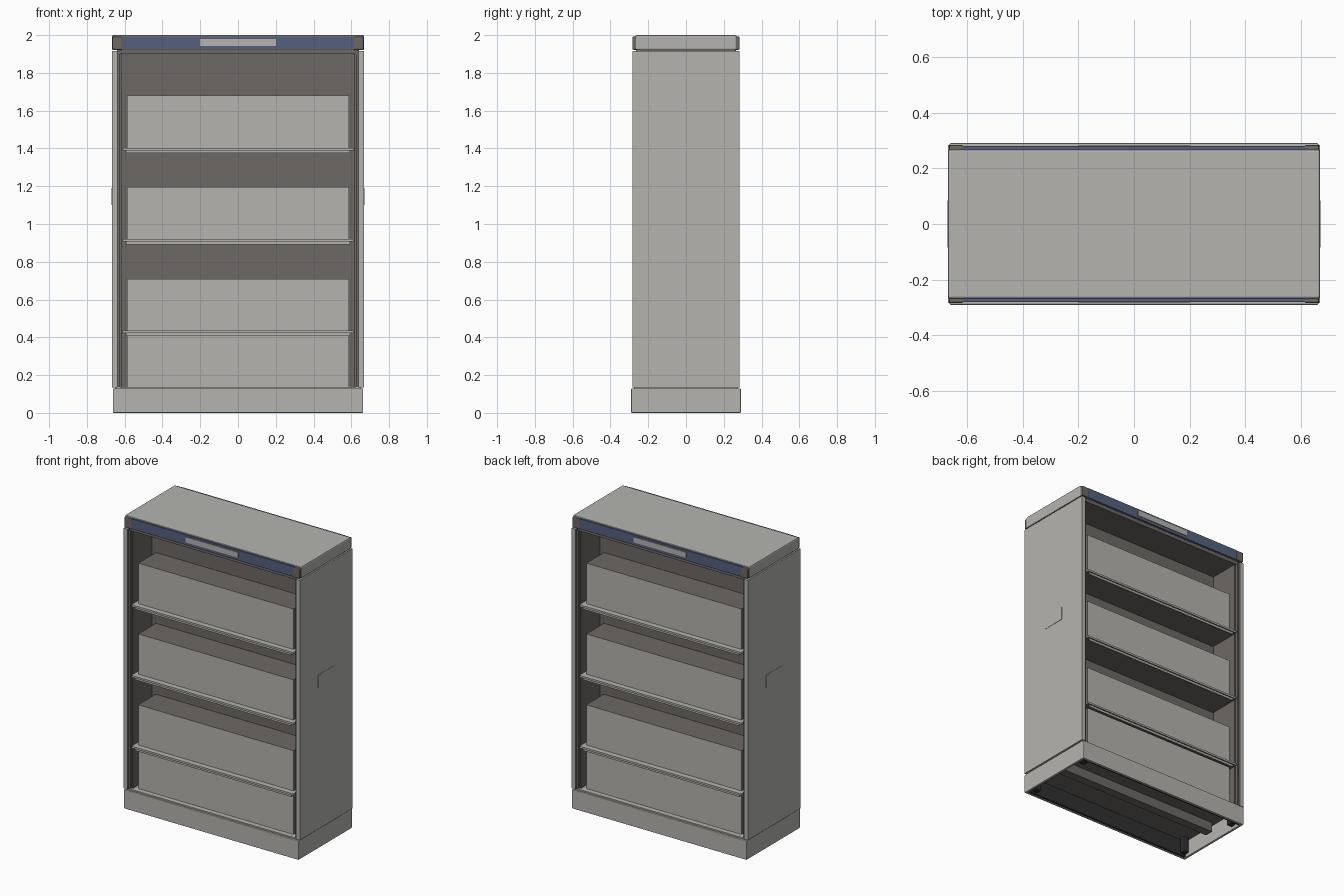
import bpy
import bmesh
from mathutils import Matrix, Vector

cube = bpy.data.objects.get("Cube")
if cube:
    bpy.data.objects.remove(cube, do_unlink=True)


def material(name, rgb):
    m = bpy.data.materials.new(name)
    m.use_nodes = True
    color = (*rgb, 1)
    m.diffuse_color = color
    m.node_tree.nodes["Principled BSDF"].inputs["Base Color"].default_value = color
    return m


GREY = material("light grey metal", (0.46, 0.455, 0.43))
BROWN = material("dark warm grey", (0.155, 0.14, 0.128))
BLUE = material("slate blue", (0.09, 0.118, 0.21))
BLACK = material("black plastic", (0.03, 0.03, 0.03))


def box(name, x, y, z, mat, bevel=0, second=None, rule=None):
    """Box between (min, max) pairs; faces whose normal meets the rule get the second colour."""
    bm = bmesh.new()
    bmesh.ops.create_cube(bm, size=1)
    ranges = (x, y, z)
    size = [max(r) - min(r) for r in ranges]
    centre = Vector([sum(r) / 2 for r in ranges])
    bm.transform(Matrix.Translation(centre) @ Matrix.Diagonal((*size, 1)))
    bm.normal_update()
    for f in bm.faces:
        if rule and rule(f.normal):
            f.material_index = 1
    me = bpy.data.meshes.new(name)
    bm.to_mesh(me)
    bm.free()
    me.materials.append(mat)
    if second:
        me.materials.append(second)
    ob = bpy.data.objects.new(name, me)
    bpy.context.collection.objects.link(ob)
    if bevel:
        mod = ob.modifiers.new("edge", "BEVEL")
        mod.width = bevel
        mod.segments = 2
    return ob


def span(sign, a, b):
    return (sign * a, sign * b)


def half(a):
    return (-a, a)


# Central divider, base floor and soffit
box("centre_divider", half(0.615), half(0.05), (0.12, 1.91), BROWN)
box("base_floor", half(0.65), half(0.275), (0.115, 0.137), GREY,
    second=BROWN, rule=lambda n: n.z < -0.5)
box("soffit", half(0.64), half(0.265), (1.9, 1.93), BROWN)

# Side panels, inner linings, posts and hand plates
for s, side in ((1, "left"), (-1, "right")):
    box(side + "_panel", span(s, 0.637, 0.667), half(0.284), (0.135, 1.915), GREY,
        second=BROWN, rule=lambda n, s=s: n.x * s < -0.5)
    box(side + "_hand_plate", span(s, 0.666, 0.669), half(0.085), (1.1, 1.19), GREY)
    box(side + "_lining", span(s, 0.615, 0.638), half(0.255), (0.135, 1.905), BROWN)
    box(side + "_skirt", span(s, 0.645, 0.662), half(0.29), (0, 0.13), GREY, 0.004)
    for d, face in ((-1, "front"), (1, "back")):
        box(f"{face}_{side}_post", span(s, 0.625, 0.638), span(d, 0.24, 0.272),
            (0.135, 1.905), BROWN)
        box(f"{face}_{side}_foot", span(s, 0.59, 0.63), span(d, 0.21, 0.25),
            (0.005, 0.12), BLACK, 0.006)
        # Corner caps of the canopy
        box(f"{face}_{side}_corner_cap", span(s, 0.612, 0.665), span(d, 0.25, 0.284),
            (1.922, 1.992), BROWN, 0.006)

# Base rails
box("base_rail", half(0.62), half(0.03), (0.05, 0.115), BROWN)

# Canopy
box("canopy", half(0.668), half(0.268), (1.92, 2.0), GREY, 0.008,
    second=BROWN, rule=lambda n: n.z < -0.5)

# Both display faces
SHELVES = (0.435, 0.92, 1.403)
for d, face in ((-1, "front"), (1, "back")):
    outward = lambda n, d=d: n.y * d > 0.5
    box(face + "_skirt", half(0.662), span(d, 0.275, 0.29), (0, 0.13), GREY, 0.004)
    box(face + "_skirt_lining", half(0.644), span(d, 0.262, 0.276), (0.004, 0.114), BLACK)
    box(face + "_canopy_band", half(0.614), span(d, 0.26, 0.28), (1.924, 1.993), BLUE)
    box(face + "_blank_label", half(0.2), span(d, 0.279, 0.284), (1.943, 1.98), GREY)

    # Shelves with a narrow lip
    for i, z in enumerate(SHELVES, 1):
        box(f"{face}_shelf_{i}", half(0.612), span(d, 0.05, 0.278), (z - 0.013, z), GREY,
            second=BROWN, rule=lambda n: n.z < -0.5)
        box(f"{face}_shelf_lip_{i}", half(0.592), span(d, 0.262, 0.27),
            (z - 0.028, z - 0.012), GREY)

    # Storage boxes, pale on the outward side only
    bottoms = (0.137,) + SHELVES
    tops = (0.415, 0.71, 1.195, 1.68)
    for i, (low, high) in enumerate(zip(bottoms, tops), 1):
        box(f"{face}_storage_box_{i}", half(0.587), span(d, 0.045, 0.24), (low, high), BROWN,
            second=GREY, rule=outward)
